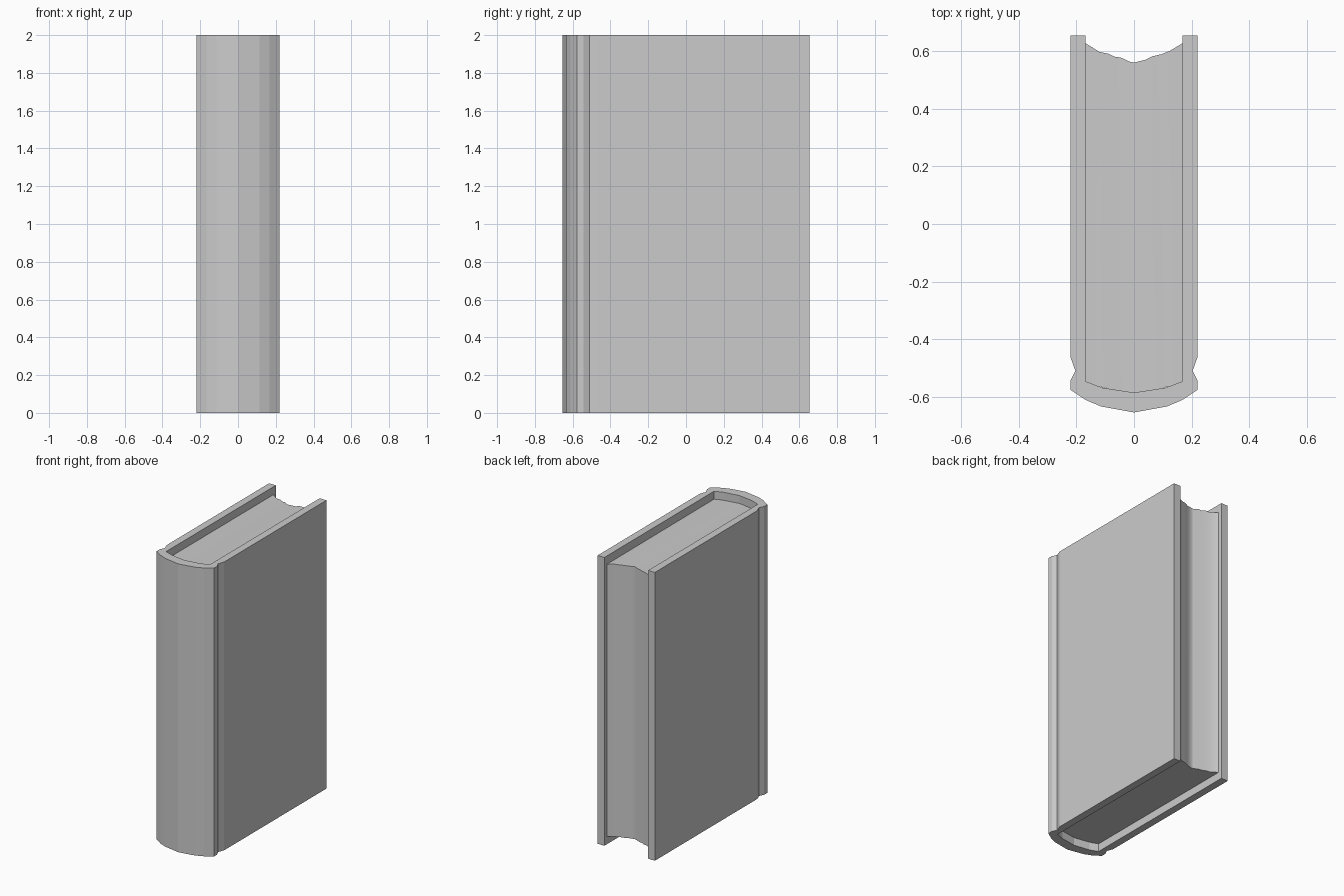
import bpy, bmesh

if "Cube" in bpy.data.objects:
    bpy.data.objects.remove(bpy.data.objects["Cube"])

H = 2.0        # cover height
RECESS = 0.055 # how far the pages sit inside the cover


def finish(name, bm):
    bmesh.ops.recalc_face_normals(bm, faces=bm.faces)
    mesh = bpy.data.meshes.new(name)
    bm.to_mesh(mesh)
    bm.free()
    obj = bpy.data.objects.new(name, mesh)
    bpy.context.collection.objects.link(obj)
    return obj


# Cover: one half profile, mirrored and extruded upward
outer = [(0.22, 0.655), (0.22, -0.465), (0.204, -0.51), (0.22, -0.543),
         (0.22, -0.577), (0.167, -0.612), (0.115, -0.634), (0, -0.655)]
inner = [(0, -0.586), (0.11, -0.569), (0.168, -0.547), (0.168, 0.655)]


def mirrored(points):
    return [(-x, y) for x, y in points]


profile = (outer + mirrored(outer[:-1])[::-1]
           + mirrored(inner[1:])[::-1] + inner)
bm = bmesh.new()
face = bm.faces.new([bm.verts.new((x, y, 0)) for x, y in profile])
ext = bmesh.ops.extrude_face_region(bm, geom=[face])
bmesh.ops.translate(bm, vec=(0, 0, H),
                    verts=[v for v in ext["geom"] if isinstance(v, bmesh.types.BMVert)])
finish("cover", bm)


# Page block: strips from the rounded spine side to the hollow, uneven fore edge
def spine_y(x):
    x = abs(x)
    for (x0, y0), (x1, y1) in zip(inner, inner[1:3]):
        if x <= x1:
            return y0 + (y1 - y0) * (x - x0) / (x1 - x0)
    return inner[2][1]


fore_edge = [(-0.168, 0.628), (-0.12, 0.598), (-0.09, 0.592), (-0.07, 0.582),
             (-0.045, 0.578), (-0.015, 0.564), (0, 0.561), (0.04, 0.571),
             (0.065, 0.583), (0.095, 0.59), (0.125, 0.602), (0.168, 0.628)]
bm = bmesh.new()
rings = []
for i, (x, y) in enumerate(fore_edge):
    ripple = 0.003 * (i % 2)
    rings.append([bm.verts.new(c) for c in (
        (x, spine_y(x), RECESS), (x, y, RECESS),
        (x, y, H - RECESS - ripple), (x, spine_y(x), H - RECESS))])
for a, b in zip(rings, rings[1:]):
    for k in range(4):
        n = (k + 1) % 4
        bm.faces.new((a[k], a[n], b[n], b[k]))
bm.faces.new(rings[0])
bm.faces.new(rings[-1])
pages = finish("page_block", bm)
bpy.context.view_layer.objects.active = pages
pages.select_set(True)
bpy.ops.object.shade_smooth_by_angle()
